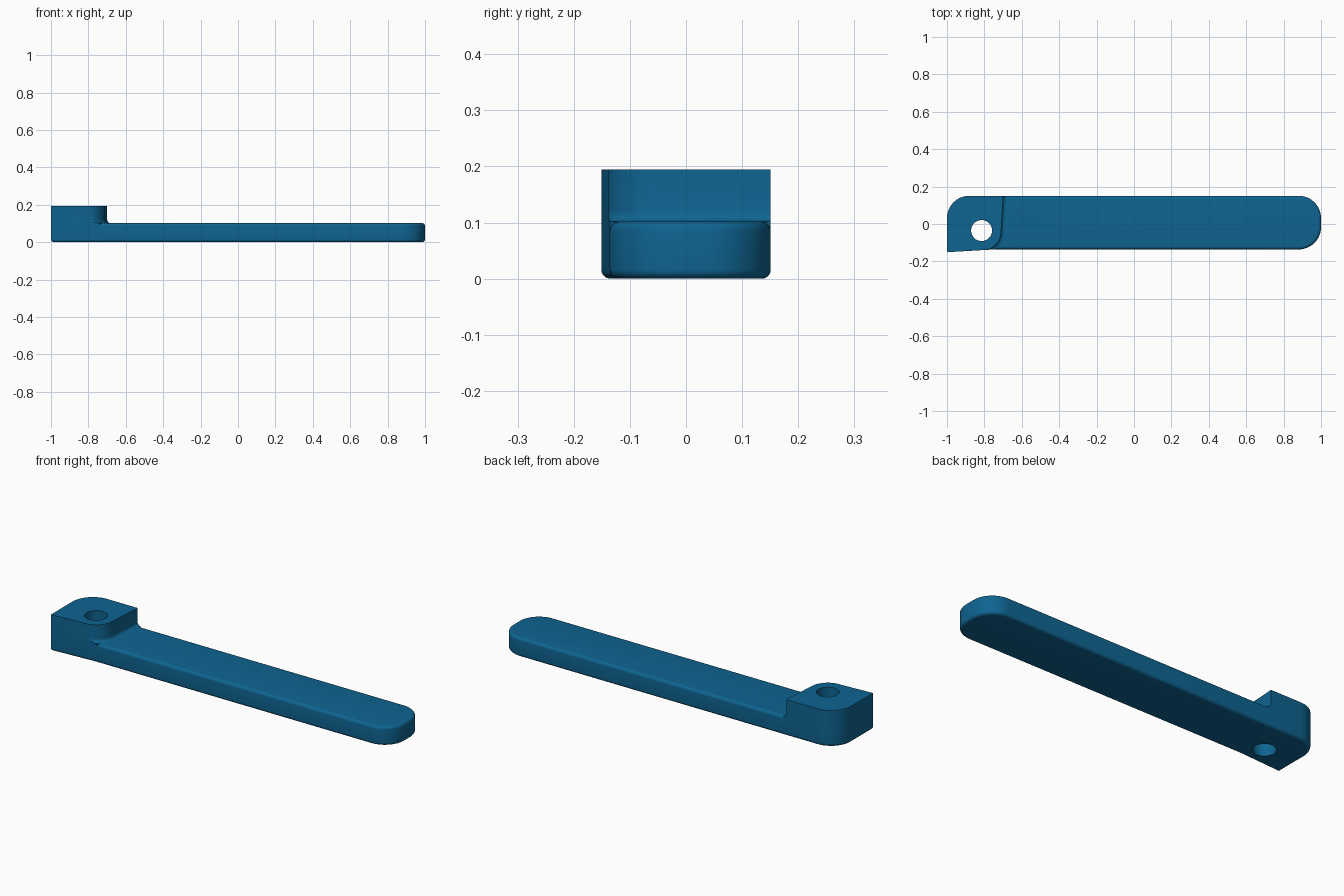
import bpy, bmesh, math
from mathutils import Vector

if "Cube" in bpy.data.objects:
    bpy.data.objects.remove(bpy.data.objects["Cube"])

W, FRONT, TOP_ARM, TOP_HEAD = 0.151, -0.136, 0.102, 0.195
EDGE, FILLET = 0.016, 0.018          # arm edge rounding, head-to-arm fillet
HOLE = (-0.815, -0.035, 0.056)       # pivot x, y, radius

blue = bpy.data.materials.new("blue plastic")
blue.diffuse_color = (0.0044, 0.127, 0.283, 1)
blue.use_nodes = True
blue.node_tree.nodes["Principled BSDF"].inputs["Base Color"].default_value = blue.diffuse_color


def arc(cx, cy, r, a0, a1, n=12):
    """Points along an arc, angles in degrees."""
    angles = [math.radians(a0 + (a1 - a0) * i / n) for i in range(n + 1)]
    return [(cx + r * math.cos(a), cy + r * math.sin(a)) for a in angles]


def offset(pts, d):
    """Move a counter-clockwise convex outline outward by d (inward if negative)."""
    out = []
    for i, p in enumerate(pts):
        p, a, b = Vector(p), Vector(pts[i - 1]), Vector(pts[(i + 1) % len(pts)])
        e1, e2 = (p - a).normalized(), (b - p).normalized()
        n1, n2 = Vector((e1.y, -e1.x)), Vector((e2.y, -e2.x))
        out.append(p + (n1 + n2) * (d / (1 + n1.dot(n2))))
    return out


def loft(name, outline, levels):
    """Stack offset copies of the outline at (height, offset) levels and cap the ends."""
    bm = bmesh.new()
    rings = [[bm.verts.new((p[0], p[1], z)) for p in offset(outline, d)] for z, d in levels]
    n = len(outline)
    for lo, hi in zip(rings, rings[1:]):
        for i in range(n):
            j = (i + 1) % n
            bm.faces.new((lo[i], lo[j], hi[j], hi[i]))
    bm.faces.new(rings[0][::-1])
    bm.faces.new(rings[-1])
    mesh = bpy.data.meshes.new(name)
    bm.to_mesh(mesh)
    bm.free()
    mesh.materials.append(blue)
    ob = bpy.data.objects.new(name, mesh)
    bpy.context.collection.objects.link(ob)
    return ob


def boolean(target, tool, operation):
    """Apply a boolean and remove the tool."""
    bpy.context.view_layer.objects.active = target
    mod = target.modifiers.new(operation, 'BOOLEAN')
    mod.operation, mod.object, mod.solver = operation, tool, 'EXACT'
    bpy.ops.object.modifier_apply(modifier=mod.name)
    bpy.data.objects.remove(tool)


# Plan outline: round free end, one round head corner, one sharp flared corner
R = 0.12
outline = ([(-1, -W), (-0.75, FRONT)]
           + arc(1 - R, FRONT + R, R, -90, 0)
           + arc(1 - R, W - R, R, 0, 90)
           + arc(-1 + R, W - R, R, 90, 180))

quarter = [math.radians(90 * i / 6) for i in range(7)]
bottom = [(EDGE * (1 - math.sin(a)), EDGE * (math.cos(a) - 1)) for a in reversed(quarter)]
bottom = [(EDGE - EDGE * math.cos(a), -EDGE + EDGE * math.sin(a)) for a in quarter]
top = [(TOP_ARM - EDGE + EDGE * math.sin(a), -EDGE + EDGE * math.cos(a)) for a in quarter]

# Flat lever arm with rounded rims
lever = loft("lever_arm", outline, bottom + top)

# Raised pivot head: the tall outline limited to a curved, filleted region
head = loft("pivot_head", outline, bottom + [(TOP_HEAD, 0)])
region = ([(-1.2, 0.3), (-1.2, -0.175)]
          + arc(-0.811, -0.041, 0.1, -90, -4, 16)
          + [(-0.69, 0.3)])
flare = [(TOP_ARM + FILLET - FILLET * math.cos(a), FILLET - FILLET * math.sin(a)) for a in quarter]
limit = loft("head_limit", region, [(-0.1, FILLET)] + flare + [(0.3, 0)])
boolean(head, limit, 'INTERSECT')
boolean(lever, head, 'UNION')

# Pivot hole through the head
hole = loft("pivot_hole", arc(*HOLE, 0, 348.75, 31), [(-0.1, 0), (0.3, 0)])
boolean(lever, hole, 'DIFFERENCE')

# Smooth rounded areas, keep the crisp edges
bpy.ops.object.select_all(action='DESELECT')
lever.select_set(True)
bpy.context.view_layer.objects.active = lever
bpy.ops.object.shade_smooth_by_angle(angle=math.radians(30))
